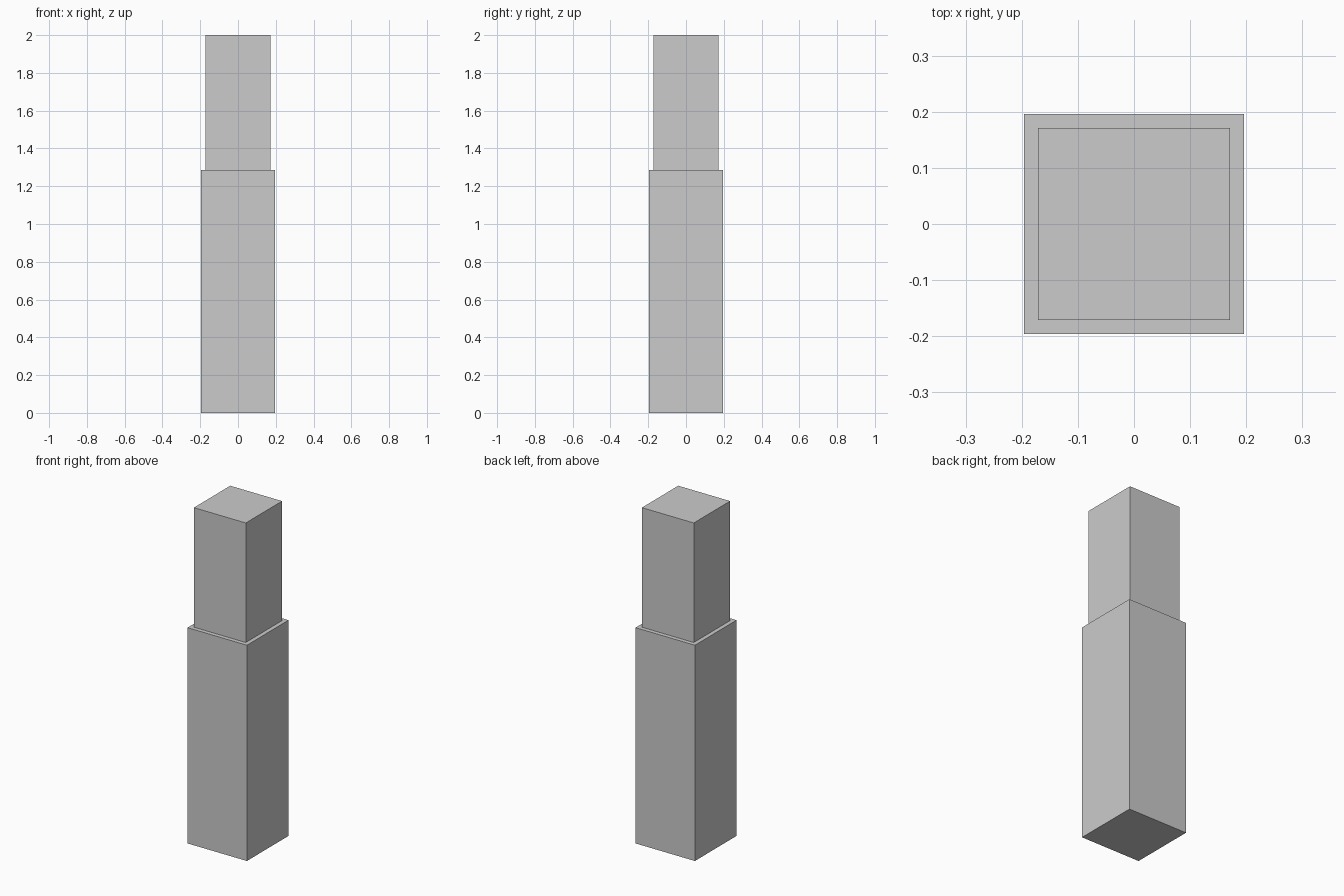
import bpy
import bmesh
from mathutils import Matrix

if "Cube" in bpy.data.objects:
    bpy.data.objects.remove(bpy.data.objects["Cube"])


def square_block(name, width, z0, z1):
    """Square-section block spanning z0 to z1, centred on the z axis."""
    bm = bmesh.new()
    bmesh.ops.create_cube(bm, size=1.0)
    bm.transform(Matrix.Translation((0, 0, (z0 + z1) / 2))
                 @ Matrix.Diagonal((width, width, z1 - z0, 1)))
    mesh = bpy.data.meshes.new(name)
    bm.to_mesh(mesh)
    bm.free()
    obj = bpy.data.objects.new(name, mesh)
    bpy.context.collection.objects.link(obj)
    return obj


STEP_Z = 1.287

# Wide lower shaft
square_block("lower_shaft", 0.392, 0.0, STEP_Z)
# Narrower upper shaft standing on it
square_block("upper_shaft", 0.342, STEP_Z, 2.0)
